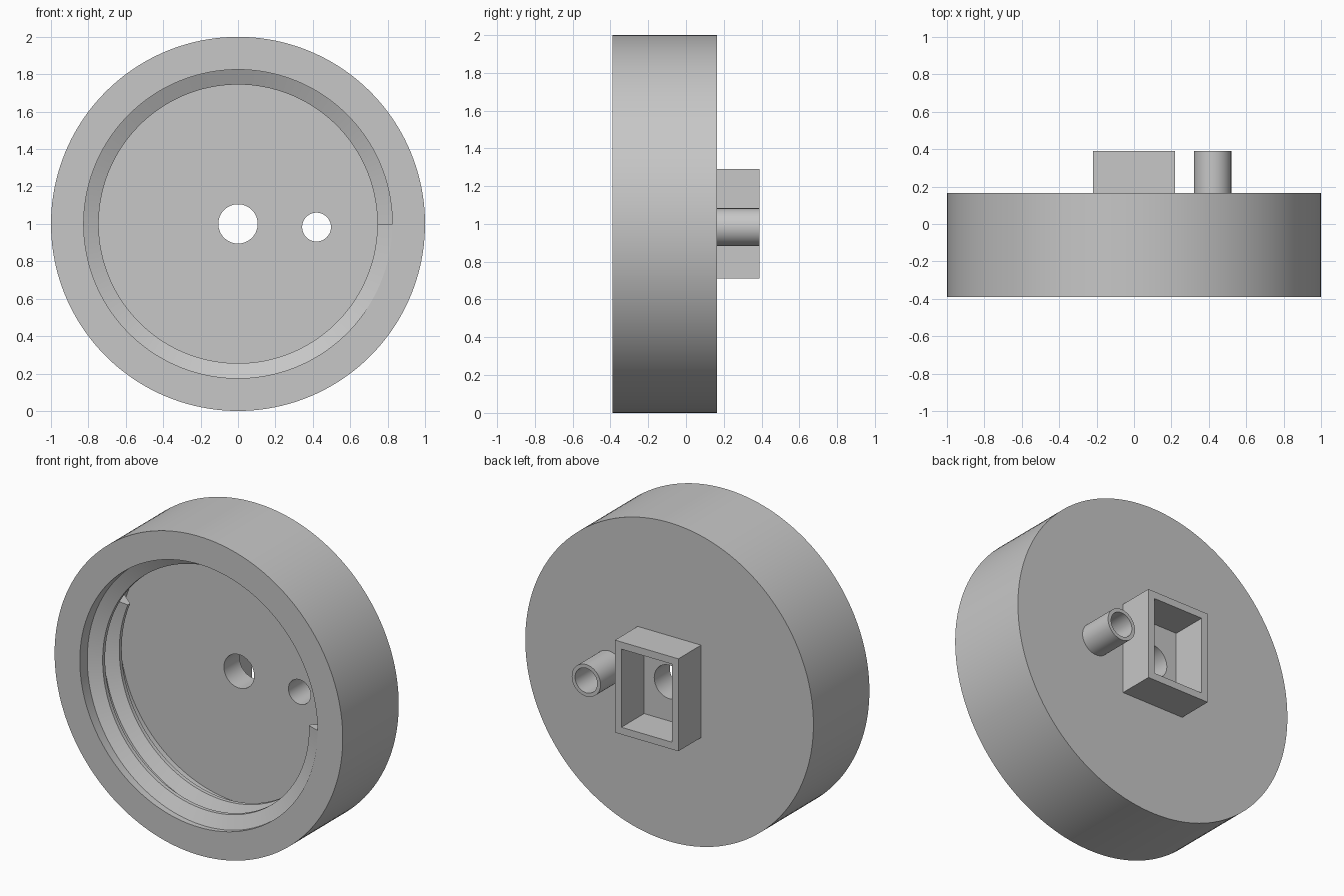
import bpy, bmesh, math
from mathutils import Matrix, Vector

default = bpy.data.objects.get("Cube")
if default:
    bpy.data.objects.remove(default, do_unlink=True)

# Single matte grey
grey = bpy.data.materials.new("plain grey")
grey.use_nodes = True
colour = (0.57, 0.57, 0.57, 1)
grey.diffuse_color = colour
grey.node_tree.nodes["Principled BSDF"].inputs["Base Color"].default_value = colour

FRONT, FLOOR, BACK, TIP = -0.39, 0.01, 0.165, 0.39
MID = 1.0
BORE, CREST = 0.825, 0.745
TUBE = (0.42, 0.983)


def make_object(name, bm):
    bmesh.ops.recalc_face_normals(bm, faces=bm.faces)
    mesh = bpy.data.meshes.new(name)
    bm.to_mesh(mesh)
    bm.free()
    mesh.materials.append(grey)
    obj = bpy.data.objects.new(name, mesh)
    bpy.context.collection.objects.link(obj)
    return obj


def cylinder(name, radius, y0, y1, centre=(0, MID), sides=160):
    bm = bmesh.new()
    place = Matrix.Translation((centre[0], (y0 + y1) / 2, centre[1])) @ Matrix.Rotation(math.pi / 2, 4, "X")
    bmesh.ops.create_cone(bm, cap_ends=True, segments=sides, radius1=radius,
                          radius2=radius, depth=y1 - y0, matrix=place)
    return make_object(name, bm)


def block(name, width, height, y0, y1):
    bm = bmesh.new()
    place = Matrix.Translation((0, (y0 + y1) / 2, MID)) @ Matrix.Diagonal((width, y1 - y0, height, 1))
    bmesh.ops.create_cube(bm, size=1, matrix=place)
    return make_object(name, bm)


def cut(obj, cutter):
    cutter.hide_render = True
    mod = obj.modifiers.new("cut", "BOOLEAN")
    mod.operation = "DIFFERENCE"
    mod.solver = "EXACT"
    mod.object = cutter
    bpy.context.view_layer.objects.active = obj
    bpy.ops.object.modifier_apply(modifier=mod.name)
    bpy.data.objects.remove(cutter, do_unlink=True)


def smooth(obj):
    bpy.ops.object.select_all(action="DESELECT")
    obj.select_set(True)
    bpy.context.view_layer.objects.active = obj
    bpy.ops.object.shade_smooth_by_angle(angle=math.radians(30))


# Round cap with a deep front recess and two through holes
cap = cylinder("cap_body", 1.0, FRONT, BACK)
cut(cap, cylinder("recess_cutter", BORE, FRONT - 0.2, FLOOR))
cut(cap, cylinder("centre_hole_cutter", 0.105, FLOOR - 0.1, BACK + 0.1, sides=64))
cut(cap, cylinder("side_hole_cutter", 0.077, FLOOR - 0.1, BACK + 0.1, TUBE, 64))
smooth(cap)

# Open rectangular socket on the back
socket = block("back_socket", 0.44, 0.58, BACK, TIP)
cut(socket, block("socket_cutter", 0.35, 0.49, BACK - 0.1, TIP + 0.1))

# Round spout beside the socket
spout = cylinder("back_spout", 0.1, BACK, TIP, TUBE, 64)
cut(spout, cylinder("spout_cutter", 0.077, BACK - 0.1, TIP + 0.1, TUBE, 64))
smooth(spout)

# Internal screw thread: a trapezoid swept along a helix
pitch, turns, steps = 0.165, 1.56, 220
section = [(BORE + 0.01, -0.055), (CREST, -0.012), (CREST, 0.012), (BORE + 0.01, 0.055)]
bm = bmesh.new()
rings = []
for i in range(steps + 1):
    turn = turns * i / steps
    angle = -2 * math.pi * turn
    depth = FRONT + 0.042 + pitch * turn
    rings.append([bm.verts.new((r * math.cos(angle), max(FRONT, depth + dy),
                                MID + r * math.sin(angle))) for r, dy in section])
for a, b in zip(rings, rings[1:]):
    for j in range(4):
        k = (j + 1) % 4
        bm.faces.new((a[j], a[k], b[k], b[j]))
bm.faces.new(rings[0])
bm.faces.new(rings[-1][::-1])
smooth(make_object("screw_thread", bm))
